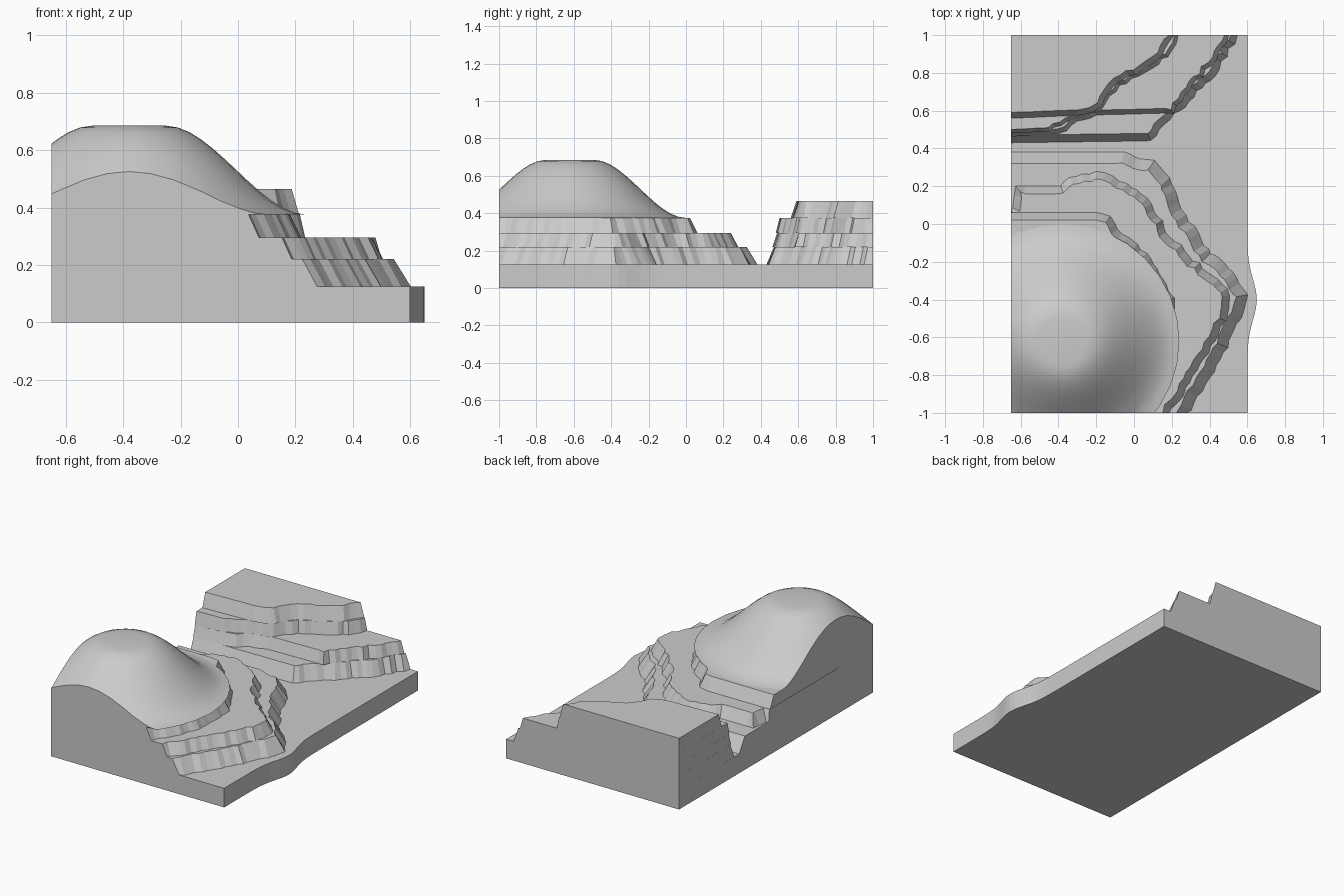
import bpy, bmesh, math, random
from mathutils import Vector

random.seed(4)
if "Cube" in bpy.data.objects:
    bpy.data.objects.remove(bpy.data.objects["Cube"])

WEST, SOUTH, NORTH, EAST = -0.65, -1.0, 1.0, 0.6
FLOOR, LOW, MID, HIGH, PLATEAU, PEAK = 0.125, 0.22, 0.295, 0.375, 0.465, 0.685

stone = bpy.data.materials.new("stone_grey")
stone.use_nodes = True
grey = (0.6, 0.6, 0.6, 1)
stone.diffuse_color = grey
stone.node_tree.nodes["Principled BSDF"].inputs["Base Color"].default_value = grey


def finish(name, bm):
    bmesh.ops.recalc_face_normals(bm, faces=bm.faces)
    mesh = bpy.data.meshes.new(name)
    bm.to_mesh(mesh)
    bm.free()
    obj = bpy.data.objects.new(name, mesh)
    bpy.context.collection.objects.link(obj)
    mesh.materials.append(stone)
    return obj


def loft(name, foot, top, z0, z1):
    """Closed solid between two outlines of equal length."""
    bm = bmesh.new()
    a = [bm.verts.new((x, y, z0)) for x, y in foot]
    b = [bm.verts.new((x, y, z1)) for x, y in top]
    n = len(a)
    for i in range(n):
        j = (i + 1) % n
        bm.faces.new((a[i], a[j], b[j], b[i]))
    bm.faces.new(a[::-1])
    bm.faces.new(b)
    return finish(name, bm)


def resample(points, step=0.035):
    pts = [Vector(p) for p in points]
    out = []
    for p, q in zip(pts, pts[1:]):
        n = max(1, round((q - p).length / step))
        out += [p.lerp(q, i / n) for i in range(n)]
    return out + [pts[-1]]


def terrace(name, edge, z0, z1, run, corner_y):
    """Rock step whose cliff follows the edge; outward is left of its direction."""
    pts = resample(edge)
    last = len(pts) - 1
    foot, top = [], []
    for i, p in enumerate(pts):
        d = (pts[min(i + 1, last)] - pts[max(i - 1, 0)]).normalized()
        normal = Vector((-d.y, d.x))
        # Slanted cliffs are jagged, straight ones stay clean
        rough = 0 if i in (0, last) else random.uniform(-1, 1) * 0.024 * abs(d.x * d.y)
        for ring, off in ((foot, run / 2), (top, -run / 2)):
            q = p + normal * (off + rough)
            if p.x <= WEST:
                q.x = WEST
            if abs(p.y) >= NORTH:
                q.y = p.y
            ring.append((max(WEST, q.x), min(NORTH, max(SOUTH, q.y))))
    corner = (WEST, corner_y)
    loft(name, foot + [corner], top + [corner], z0, z1)


# Base slab with a bulge in its east side
side = [(EAST + 0.05 * math.exp(-((y + 0.4) / 0.15) ** 2), y)
        for y in [SOUTH + i * 0.04 for i in range(51)]]
slab = [(WEST, NORTH), (WEST, SOUTH)] + side
loft("base_slab", slab, slab, 0, FLOOR)

# Front hill steps
terrace("front_low_step", [
    (-0.65, 0.35), (-0.06, 0.35), (0, 0.32), (0.09, 0.31), (0.14, 0.24),
    (0.18, 0.2), (0.21, 0.1), (0.27, 0), (0.33, -0.1), (0.38, -0.18),
    (0.46, -0.23), (0.52, -0.3), (0.57, -0.38), (0.56, -0.45), (0.5, -0.55),
    (0.45, -0.67), (0.38, -0.8), (0.31, -0.9), (0.25, -1)],
    FLOOR, LOW, 0.06, SOUTH)
terrace("front_middle_step", [
    (-0.65, 0.06), (-0.63, 0.08), (-0.61, 0.18), (-0.38, 0.18), (-0.33, 0.22),
    (-0.2, 0.26), (-0.12, 0.23), (-0.02, 0.17), (0.06, 0.13), (0.11, 0.03),
    (0.16, -0.05), (0.28, -0.18), (0.35, -0.25), (0.44, -0.3), (0.49, -0.38),
    (0.48, -0.47), (0.43, -0.57), (0.37, -0.67), (0.3, -0.8), (0.22, -0.92),
    (0.17, -1)],
    LOW, MID, 0.04, SOUTH)
terrace("front_upper_step", [
    (-0.65, 0.04), (-0.2, 0.04), (-0.14, 0.02), (-0.05, -0.09), (0.05, -0.17),
    (0.1, -0.25), (0.15, -0.33), (0.19, -0.4), (0.2, -0.5), (0.19, -0.7),
    (0.15, -0.82), (0.1, -0.9), (0.055, -1)],
    MID, HIGH, 0.04, SOUTH)

# Rounded hilltop: a spun profile trimmed at the west and south sides
bm = bmesh.new()
cx, cy, inner, outer = -0.38, -0.62, 0.13, 0.62
profile = [(0, PEAK)]
for i in range(13):
    t = i / 12
    s = t * t * (3 - 2 * t)
    profile.append((inner + (outer - inner) * t, PEAK - (PEAK - HIGH) * s))
profile.append((0, HIGH))
line = [bm.verts.new((cx + r, cy, z)) for r, z in profile]
edges = [bm.edges.new(pair) for pair in zip(line, line[1:])]
bmesh.ops.spin(bm, geom=line + edges, cent=(cx, cy, 0), axis=(0, 0, 1),
               angle=math.tau, steps=32)
bmesh.ops.remove_doubles(bm, verts=bm.verts, dist=0.0005)
for co, no in (((WEST, 0, 0), (-1, 0, 0)), ((0, SOUTH, 0), (0, -1, 0))):
    cut = bmesh.ops.bisect_plane(bm, geom=bm.verts[:] + bm.edges[:] + bm.faces[:],
                                 plane_co=co, plane_no=no, clear_outer=True)
    rim = [e for e in cut["geom_cut"] if isinstance(e, bmesh.types.BMEdge)]
    bmesh.ops.holes_fill(bm, edges=rim)
hill = finish("rounded_hilltop", bm)
bpy.context.view_layer.objects.active = hill
hill.select_set(True)
bpy.ops.object.shade_smooth_by_angle(angle=math.radians(30))

# Back mesa steps
terrace("back_low_step", [
    (0.53, 1), (0.47, 0.9), (0.41, 0.8), (0.34, 0.74), (0.28, 0.66),
    (0.2, 0.6), (0.15, 0.53), (0.08, 0.46), (-0.65, 0.45)],
    FLOOR, LOW, 0.04, NORTH)
terrace("back_middle_step", [
    (0.49, 1), (0.42, 0.88), (0.35, 0.79), (0.28, 0.72), (0.2, 0.6),
    (-0.2, 0.59), (-0.3, 0.55), (-0.4, 0.49), (-0.65, 0.475)],
    LOW, MID, 0.025, NORTH)
terrace("back_upper_step", [
    (0.225, 1), (0.19, 0.92), (0.12, 0.86), (0.02, 0.79), (-0.08, 0.74),
    (-0.13, 0.68), (-0.17, 0.61), (-0.3, 0.58), (-0.45, 0.5), (-0.65, 0.49)],
    MID, HIGH, 0.02, NORTH)
terrace("back_plateau", [
    (0.2, 1), (0.16, 0.93), (0.1, 0.88), (0, 0.81), (-0.1, 0.76),
    (-0.16, 0.7), (-0.2, 0.61), (-0.3, 0.59), (-0.65, 0.575)],
    HIGH, PLATEAU, 0.03, NORTH)
